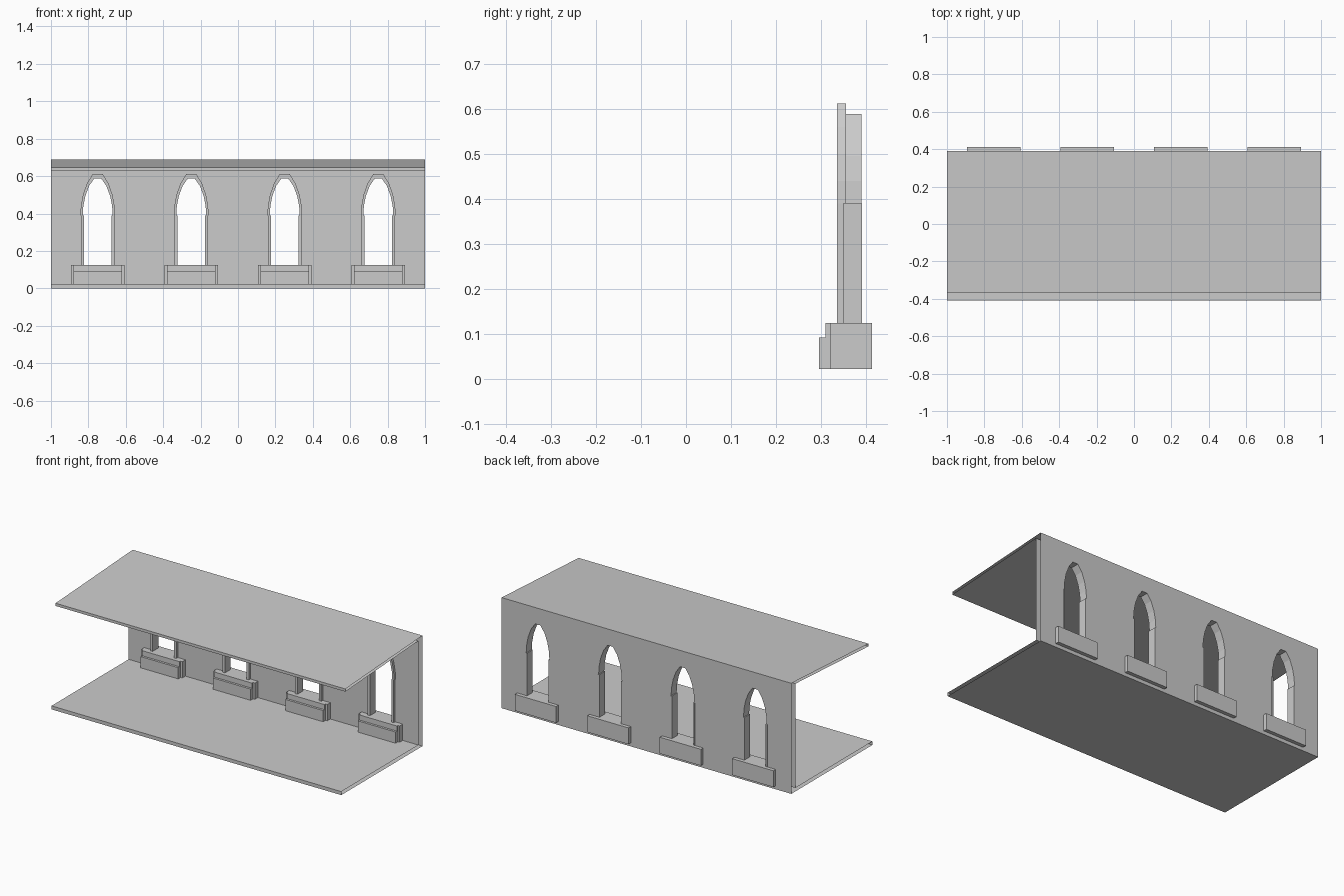
import bpy, bmesh

if "Cube" in bpy.data.objects:
    bpy.data.objects.remove(bpy.data.objects["Cube"])

CENTERS = [-0.75, -0.25, 0.25, 0.75]
Y_IN, Y_OUT = 0.35, 0.39
# half outlines of the arch: (half width, height), springing to tip
ARCH_OUT = [(0.093, 0.39), (0.09, 0.44), (0.079, 0.50), (0.058, 0.56), (0.026, 0.612)]
ARCH_IN = [(0.080, 0.39), (0.077, 0.44), (0.066, 0.495), (0.046, 0.548), (0.018, 0.588)]


def finish(bm, name):
    bmesh.ops.remove_doubles(bm, verts=bm.verts, dist=1e-5)
    bmesh.ops.recalc_face_normals(bm, faces=bm.faces)
    me = bpy.data.meshes.new(name)
    bm.to_mesh(me)
    bm.free()
    ob = bpy.data.objects.new(name, me)
    bpy.context.collection.objects.link(ob)
    return ob


def face(bm, pts):
    return bm.faces.new([bm.verts.new(p) for p in pts])


def add_box(bm, x0, x1, y0, y1, z0, z1):
    f = face(bm, [(x0, y0, z0), (x1, y0, z0), (x1, y1, z0), (x0, y1, z0)])
    r = bmesh.ops.extrude_face_region(bm, geom=[f], use_keep_orig=True)
    top = [v for v in r["geom"] if isinstance(v, bmesh.types.BMVert)]
    bmesh.ops.translate(bm, verts=top, vec=(0, 0, z1 - z0))


def full(half, c):
    """Mirror a half outline around the window centre."""
    return [(c - w, z) for w, z in half] + [(c + w, z) for w, z in reversed(half)]


# Gallery shell: floor, back wall and sloping roof as one open-ended C section
bm = bmesh.new()
section = [(Y_OUT, 0.69), (-0.37, 0.647), (-0.37, 0.630), (Y_IN, 0.672)]
floor = [(Y_IN, 0.022), (-0.41, 0.022), (-0.41, 0), (Y_OUT, 0)]
xs = [-1 + 0.25 * i for i in range(9)]
for strip in (section, floor):
    for (ya, za), (yb, zb) in zip(strip, strip[1:]):
        for xa, xb in zip(xs, xs[1:]):
            face(bm, [(xa, ya, za), (xb, ya, za), (xb, yb, zb), (xa, yb, zb)])

# Both wall sheets with the arched openings, plus the lining through the wall
hole = [(0, 0.1), (0.08, 0.1)] + ARCH_IN + [(0, 0.588)]
for c in CENTERS:
    for s in (-1, 1):
        for y, z0, z1 in ((Y_OUT, 0, 0.69), (Y_IN, 0.022, 0.672)):
            pts = [(0, z0)] + hole + [(0, z1), (0.25, z1), (0.25, z0)]
            face(bm, [(c + s * w, y, z) for w, z in pts])
        for (wa, za), (wb, zb) in zip(hole, hole[1:]):
            face(bm, [(c + s * wa, Y_IN, za), (c + s * wa, Y_OUT, za),
                      (c + s * wb, Y_OUT, zb), (c + s * wb, Y_IN, zb)])
bmesh.ops.remove_doubles(bm, verts=bm.verts, dist=1e-5)
bmesh.ops.dissolve_limit(bm, angle_limit=0.01, verts=bm.verts, edges=bm.edges)
finish(bm, "gallery_shell")

for i, c in enumerate(CENTERS, 1):
    # Arch trim standing proud of the inner wall
    bm = bmesh.new()
    o, n = full(ARCH_OUT, c), full(ARCH_IN, c)
    fs = [face(bm, [(*p,) for p in ((a[0], 0.335, a[1]), (b[0], 0.335, b[1]),
                                    (d[0], 0.335, d[1]), (e[0], 0.335, e[1]))])
          for a, b, d, e in zip(o, o[1:], n[1:], n)]
    bmesh.ops.remove_doubles(bm, verts=bm.verts, dist=1e-5)
    r = bmesh.ops.extrude_face_region(bm, geom=bm.faces[:], use_keep_orig=True)
    back = [v for v in r["geom"] if isinstance(v, bmesh.types.BMVert)]
    bmesh.ops.translate(bm, verts=back, vec=(0, 0.02, 0))
    finish(bm, f"arch_trim_{i}")

    # Jambs: front trim and lining slightly narrowing the opening
    bm = bmesh.new()
    for s in (-1, 1):
        add_box(bm, *sorted((c + s * 0.074, c + s * 0.09)), 0.335, Y_IN, 0.12, 0.39)
        add_box(bm, *sorted((c + s * 0.074, c + s * 0.084)), Y_IN, 0.391, 0.12, 0.39)
    finish(bm, f"window_jambs_{i}")

    # Sill block through the wall, with a stepped front panel
    bm = bmesh.new()
    add_box(bm, c - 0.142, c + 0.142, 0.32, 0.413, 0.022, 0.124)
    add_box(bm, c - 0.13, c + 0.13, 0.31, 0.32, 0.022, 0.124)
    add_box(bm, c - 0.13, c + 0.13, 0.296, 0.31, 0.022, 0.092)
    finish(bm, f"window_sill_{i}")
